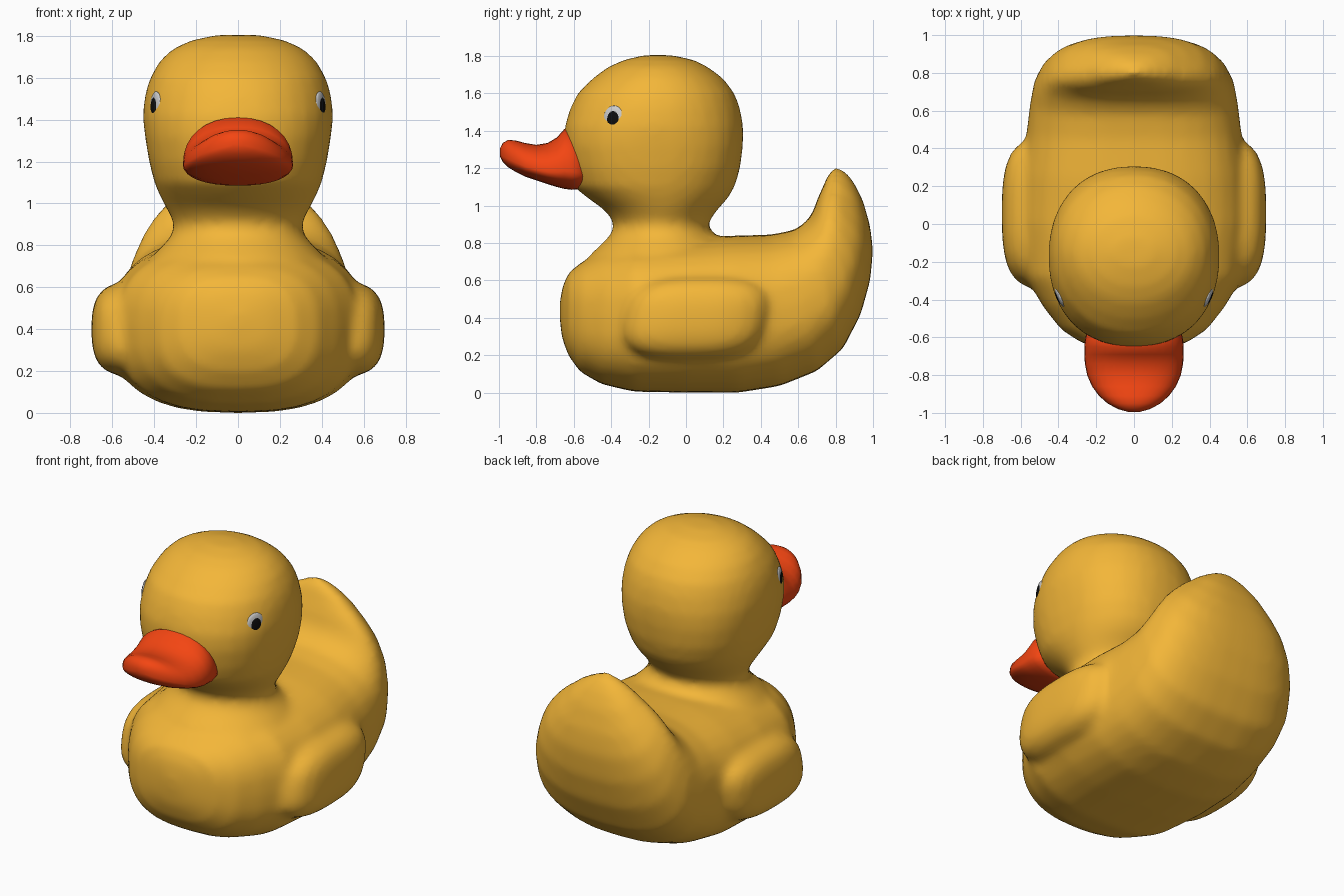
import bpy, bmesh, math
from mathutils import Matrix, Vector

if "Cube" in bpy.data.objects:
    bpy.data.objects.remove(bpy.data.objects["Cube"])


def material(name, rgb):
    m = bpy.data.materials.new(name)
    m.diffuse_color = (*rgb, 1)
    m.use_nodes = True
    m.node_tree.nodes["Principled BSDF"].inputs["Base Color"].default_value = m.diffuse_color
    return m


yellow = material("yellow", (0.9, 0.47, 0.04))
orange = material("orange", (0.9, 0.06, 0.006))
white = material("white", (0.75, 0.75, 0.75))
black = material("black", (0.004, 0.004, 0.004))


def spow(v, p):
    return math.copysign(abs(v) ** p, v)


def ring(bm, a, b, w, e, low=0.5, n=32):
    """Superellipse between side-view points a and b (y, z), half width w."""
    a, b = Vector((0, *a)), Vector((0, *b))
    mid = a.lerp(b, low)
    out = []
    for i in range(n):
        t = 2 * math.pi * i / n
        v = spow(math.sin(t), 2 / e)
        p = mid + ((b - mid) if v > 0 else (mid - a)) * v
        p.x = w * spow(math.cos(t), 2 / e)
        out.append(bm.verts.new(p))
    return out


def loft(bm, rings):
    for r, s in zip(rings, rings[1:]):
        for i in range(len(r)):
            j = (i + 1) % len(r)
            bm.faces.new((r[i], r[j], s[j], s[i]))
    bm.faces.new(rings[0][::-1])
    bm.faces.new(rings[-1])


def finish(bm, name, mat):
    bmesh.ops.recalc_face_normals(bm, faces=bm.faces)
    me = bpy.data.meshes.new(name)
    for f in bm.faces:
        f.smooth = True
    bm.to_mesh(me)
    bm.free()
    me.materials.append(mat)
    ob = bpy.data.objects.new(name, me)
    bpy.context.collection.objects.link(ob)
    return ob


# Body and tail: slices fanning round from chest to tail tip (under, over, half width)
bm = bmesh.new()
trunk = [
    ((-.675, .40), (-.675, .48), .05), ((-.665, .30), (-.66, .57), .15),
    ((-.63, .20), (-.625, .645), .28), ((-.565, .11), (-.555, .70), .385),
    ((-.45, .045), (-.43, .765), .48), ((-.28, .005), (-.28, .80), .575),
    ((0, 0), (0, .82), .61), ((.28, 0), (.25, .84), .60),
    ((.50, .035), (.45, .845), .57), ((.70, .115), (.58, .87), .55),
    ((.84, .235), (.65, .92), .53), ((.935, .42), (.685, .98), .49),
    ((.985, .60), (.70, 1.03), .44), ((1.0, .76), (.72, 1.075), .37),
    ((.985, .89), (.738, 1.115), .29), ((.945, 1.03), (.755, 1.155), .20),
    ((.90, 1.12), (.775, 1.185), .12), ((.85, 1.185), (.80, 1.205), .04),
]
loft(bm, [ring(bm, a, b, w, 2.6) for a, b, w in trunk])

# Neck and head: level slices (height, front, back, half width, roundness)
head = [
    (.60, -.55, .40, .50, 2), (.75, -.50, .28, .41, 2), (.83, -.415, .17, .33, 2),
    (.88, -.385, .12, .305, 2), (.92, -.39, .125, .31, 2), (.98, -.44, .17, .345, 2),
    (1.04, -.525, .225, .375, 2.1), (1.10, -.60, .26, .40, 2.2), (1.20, -.63, .29, .425, 2.3),
    (1.32, -.65, .305, .445, 2.3), (1.42, -.65, .307, .455, 2.2), (1.52, -.62, .29, .445, 2.1),
    (1.60, -.58, .26, .42, 2.1), (1.68, -.50, .20, .375, 2), (1.74, -.42, .12, .31, 2),
    (1.78, -.33, .04, .22, 2), (1.805, -.22, -.08, .10, 2),
]
loft(bm, [ring(bm, (f, z), (b, z), w, e) for z, f, b, w, e in head])

# Wing bulges on both flanks
for side in (1, -1):
    made = bmesh.ops.create_uvsphere(bm, u_segments=32, v_segments=16, radius=1)
    for v in made["verts"]:
        p = v.co.copy()
        k = sum(abs(c) ** 3 for c in p) ** (-1 / 3)
        v.co = (side * (.49 + .21 * p.x * k), .055 + .385 * p.y * k + .05 * p.z,
                .40 + .225 * p.z * k)

body = finish(bm, "body_and_head", yellow)
fuse = body.modifiers.new("fuse", "REMESH")
fuse.mode = "VOXEL"
fuse.voxel_size = 0.025
fuse.use_smooth_shade = True
soften = body.modifiers.new("soften", "SMOOTH")
soften.factor = 0.5
soften.iterations = 8

# Bill: upturned, arched above and flat below (y, top, bottom, half width)
bm = bmesh.new()
bill = [
    (-.54, 1.38, 1.09, .24), (-.61, 1.405, 1.085, .26), (-.65, 1.41, 1.09, .263),
    (-.69, 1.365, 1.10, .263), (-.74, 1.335, 1.115, .26), (-.80, 1.325, 1.135, .248),
    (-.86, 1.335, 1.155, .222), (-.91, 1.348, 1.18, .185), (-.95, 1.352, 1.205, .14),
    (-.98, 1.335, 1.235, .085), (-.995, 1.305, 1.265, .03),
]
loft(bm, [ring(bm, (y, b), (y, t), w, 2.2, .3) for y, t, b, w in bill])
finish(bm, "bill", orange)

# Eyes: flattened discs turned slightly forward
for side, label in ((1, "right"), (-1, "left")):
    turn = Matrix.Rotation(-side * math.radians(23), 4, "Z")
    for part, mat, out, size in (("eye_white", white, 0, (.017, .062, .075)),
                                 ("pupil", black, .009, (.012, .038, .049))):
        bm = bmesh.new()
        bmesh.ops.create_uvsphere(bm, u_segments=20, v_segments=12, radius=1)
        place = Matrix.Translation((side * .391, -.385, 1.46)) @ turn
        bmesh.ops.transform(bm, verts=bm.verts, matrix=place
                            @ Matrix.Translation((side * out, 0, 0))
                            @ Matrix.Diagonal((*size, 1)))
        finish(bm, f"{label}_{part}", mat)
